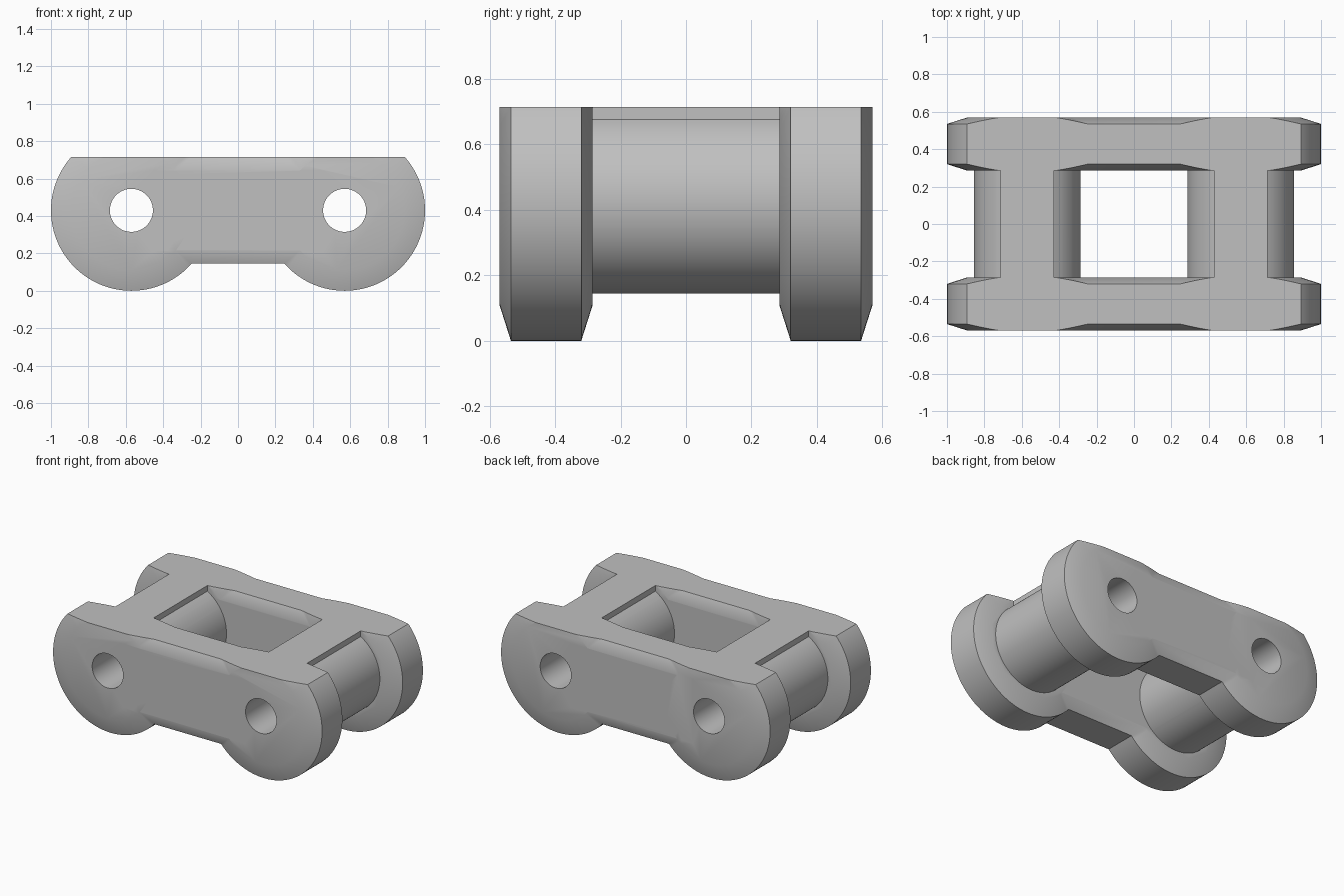
import bpy
import bmesh
from math import cos, sin, tau, radians

cube = bpy.data.objects.get("Cube")
if cube:
    bpy.data.objects.remove(cube, do_unlink=True)

AXIS_X, AXIS_Z = 0.57, 0.43      # pin axes
DISC_R, FACE_R = 0.43, 0.32      # link ends: rim and outer flat
BARREL_R, PIN_R = 0.285, 0.115
TOP = 0.715
IN, OUT, CH = 0.285, 0.57, 0.035  # plate faces and chamfer depth
SEG = 96

steel = bpy.data.materials.new("plain grey steel")
steel.use_nodes = True
grey = (0.53, 0.53, 0.53, 1)
steel.diffuse_color = grey
steel.node_tree.nodes["Principled BSDF"].inputs["Base Color"].default_value = grey


def loft(name, rings):
    """Closed solid through a list of equally sized rings of points."""
    bm = bmesh.new()
    loops = [[bm.verts.new(p) for p in ring] for ring in rings]
    n = len(loops[0])
    for a, b in zip(loops, loops[1:]):
        for i in range(n):
            j = (i + 1) % n
            bm.faces.new((a[i], a[j], b[j], b[i]))
    bm.faces.new(loops[0])
    bm.faces.new(loops[-1])
    bmesh.ops.recalc_face_normals(bm, faces=bm.faces)
    mesh = bpy.data.meshes.new(name)
    bm.to_mesh(mesh)
    bm.free()
    mesh.materials.append(steel)
    obj = bpy.data.objects.new(name, mesh)
    bpy.context.collection.objects.link(obj)
    return obj


def lathe(name, x, profile):
    """Turned solid about a y-parallel axis; profile is (y, radius)."""
    return loft(name, [[(x + r * cos(tau * i / SEG), y, AXIS_Z + r * sin(tau * i / SEG))
                        for i in range(SEG)] for y, r in profile])


def prism(name, x0, x1, section):
    """Section of (y, z) points extruded along x."""
    return loft(name, [[(x, y, z) for y, z in section] for x in (x0, x1)])


def box(name, x0, x1, y, z0, z1):
    return prism(name, x0, x1, [(-y, z0), (y, z0), (y, z1), (-y, z1)])


def combine(target, tool, operation):
    mod = target.modifiers.new("join", "BOOLEAN")
    mod.operation = operation
    mod.solver = "EXACT"
    mod.object = tool
    bpy.context.view_layer.objects.active = target
    bpy.ops.object.modifier_apply(modifier=mod.name)
    bpy.data.objects.remove(tool, do_unlink=True)


solids, cutters = [], []

# Side plates: chamfered waist bar with a dished disc at each end
for s in (-1, 1):
    solids.append(prism("waist_bar", -0.45, 0.45, [
        (s * IN, 0.215), (s * (IN + CH), 0.145), (s * (OUT - CH), 0.145), (s * OUT, 0.215),
        (s * OUT, 0.645), (s * (OUT - CH), TOP), (s * (OUT - CH), 0.8),
        (s * (IN + CH), 0.8), (s * (IN + CH), TOP), (s * IN, 0.645)]))
    for x in (-AXIS_X, AXIS_X):
        solids.append(lathe("end_disc", x, [
            (s * IN, FACE_R), (s * (IN + CH), DISC_R),
            (s * (OUT - CH), DISC_R), (s * OUT, FACE_R)]))

# Cross barrels with a flat pad on top, and pin holes through them
for x in (-AXIS_X, AXIS_X):
    solids.append(lathe("barrel", x, [(-0.42, BARREL_R), (0.42, BARREL_R)]))
    solids.append(box("top_pad", x - 0.1425, x + 0.1425, 0.42, 0.5, 0.8))
    cutters.append(lathe("pin_hole", x, [(-0.8, PIN_R), (0.8, PIN_R)]))
cutters.append(box("top_trim", -1.5, 1.5, 1, TOP, 1.2))

link = solids[0]
for part in solids[1:]:
    combine(link, part, "UNION")
for part in cutters:
    combine(link, part, "DIFFERENCE")
link.name = "chain_link"

# Smooth round surfaces, crisp machined edges
bpy.ops.object.select_all(action="DESELECT")
link.select_set(True)
bpy.context.view_layer.objects.active = link
bpy.ops.object.shade_smooth_by_angle(angle=radians(20))
